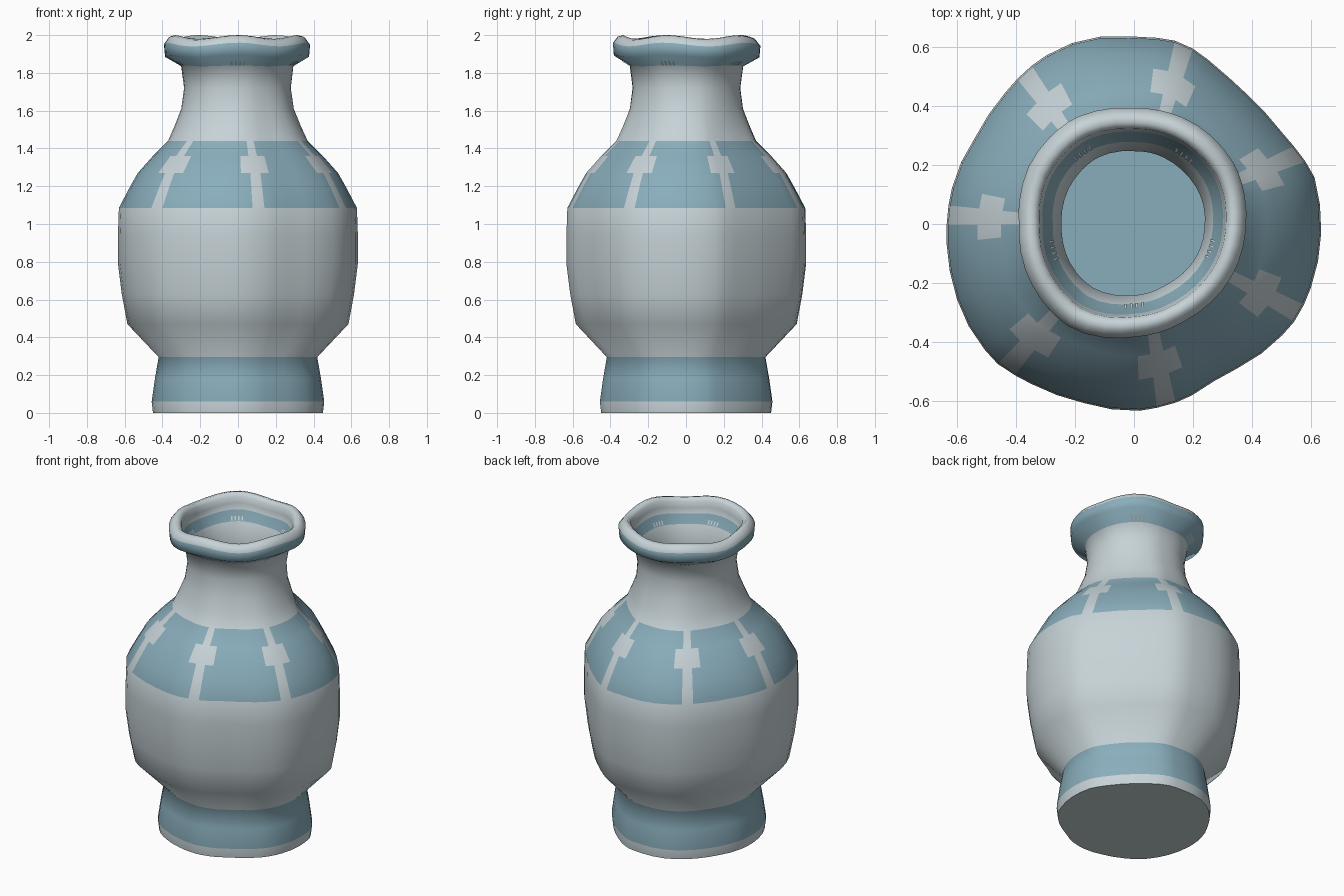
import bpy, bmesh
from math import radians, sin, cos, pi

cube = bpy.data.objects.get("Cube")
if cube:
    bpy.data.objects.remove(cube, do_unlink=True)


def make_material(name, rgb):
    m = bpy.data.materials.new(name)
    m.use_nodes = True
    m.diffuse_color = (*rgb, 1)
    m.node_tree.nodes["Principled BSDF"].inputs["Base Color"].default_value = (*rgb, 1)
    return m


MATERIALS = [make_material("pale glaze", (0.57, 0.65, 0.68)),
             make_material("blue glaze", (0.25, 0.42, 0.50))]
WHITE, BLUE, CROSS = 0, 1, 2   # CROSS rows are blue with pale cross arms

# Hand-formed wobble of the cross-section, evenly spaced round the axis
BODY = [.63, .627, .587, .575, .59, .632, .63, .645, .638, .618, .607, .622,
        .63, .64, .653, .658, .635, .625, .63, .615, .588, .612, .633, .632]
RIM = [.38, .396, .398, .393, .412, .408, .39, .403, .413, .383, .371, .375]


def sample(table, degrees, mean):
    t = (degrees % 360) / 360 * len(table)
    i = int(t) % len(table)
    f = t - int(t)
    return (table[i] * (1 - f) + table[(i + 1) % len(table)] * f) / mean


def point(degrees, r, z):
    """Place a profile point on the uneven, hand-formed vessel."""
    body = sample(BODY, degrees, .63)
    rim = sample(RIM, degrees, .39)
    up = min(max((z - 1.4) / .4, 0), 1)
    if z < .45:
        body = 1 + (body - 1) * .7
    k = body * (1 - up) + rim * up
    lip = min(max((z - 1.8) / .15, 0), 1)
    z += .01 * lip * (cos(5 * radians(degrees - 126)) - 1)
    a = radians(degrees)
    return (r * k * cos(a), r * k * sin(a), z)


# Profile: radius, height, colour of the band that starts there
PROFILE = [
    (.45, 0, WHITE), (.457, .06, BLUE), (.44, .18, BLUE), (.42, .295, WHITE),
    (.585, .47, WHITE), (.615, .63, WHITE), (.635, .79, WHITE), (.635, .94, WHITE),
    (.63, 1.085, CROSS), (.575, 1.19, CROSS), (.53, 1.27, CROSS), (.45, 1.36, CROSS),
    (.37, 1.44, WHITE), (.335, 1.52, WHITE), (.30, 1.61, WHITE), (.285, 1.72, WHITE),
    (.30, 1.84, BLUE), (.385, 1.895, BLUE), (.39, 1.96, WHITE), (.365, 1.993, WHITE),
    (.34, 2.0, WHITE), (.32, 1.98, WHITE), (.315, 1.94, WHITE), (.31, 1.90, BLUE),
    (.275, 1.84, WHITE), (.245, 1.72, WHITE), (.255, 1.58, WHITE), (.32, 1.43, BLUE),
    (.57, 1.08, WHITE), (.58, .78, WHITE), (.53, .47, WHITE), (.37, .30, BLUE),
    (.36, .09, BLUE),
]

# Columns follow the edges of the seven crosses
COUNT, STEP, FIRST = 7, 360 / 7, 23
OFFSETS = [-8.5, -3, 3, 8.5, 17, 25.7, 34.4]
ANGLES = [FIRST + c * STEP + o for c in range(COUNT) for o in OFFSETS]


def link_mesh(name, bm):
    me = bpy.data.meshes.new(name)
    bm.to_mesh(me)
    bm.free()
    for m in MATERIALS:
        me.materials.append(m)
    ob = bpy.data.objects.new(name, me)
    bpy.context.collection.objects.link(ob)
    return ob


# Vase: lathed shell with base, shoulder band, lip and hollow inside
bm = bmesh.new()
rings = [[bm.verts.new(point(a, r, z)) for a in ANGLES] for r, z, _ in PROFILE]
n = len(ANGLES)
for i in range(len(rings) - 1):
    colour, height = PROFILE[i][2], PROFILE[i][1]
    for j in range(n):
        k = (j + 1) % n
        f = bm.faces.new((rings[i][j], rings[i][k], rings[i + 1][k], rings[i + 1][j]))
        f.material_index = min(colour, BLUE)
        if colour == CROSS:
            column = j % len(OFFSETS)
            is_arm = column in (0, 2) and height == 1.27
            if column == 1 or is_arm:
                f.material_index = WHITE
# Underside and inner floor
for ring, z, colour in ((rings[0], 0, WHITE), (rings[-1], PROFILE[-1][1], BLUE)):
    centre = bm.verts.new((0, 0, z))
    for j in range(n):
        f = bm.faces.new((ring[j], ring[(j + 1) % n], centre))
        f.material_index = colour
bmesh.ops.recalc_face_normals(bm, faces=bm.faces)
vase = link_mesh("vase", bm)
bpy.context.view_layer.objects.active = vase
vase.select_set(True)
bpy.ops.object.shade_smooth_by_angle(angle=radians(65))
vase.select_set(False)

# Small painted ticks under the lip, in five groups, outside and inside
bm = bmesh.new()
for group in range(5):
    for tick in range(4):
        a = 270 + group * 72 + (tick - 1.5) * 4
        for low, high in (((.306, 1.84), (.340, 1.862)), ((.273, 1.845), (.288, 1.868))):
            corners = [point(a - .8, *low), point(a + .8, *low),
                       point(a + .8, *high), point(a - .8, *high)]
            f = bm.faces.new([bm.verts.new(c) for c in corners])
            f.material_index = WHITE
link_mesh("lip_ticks", bm)
